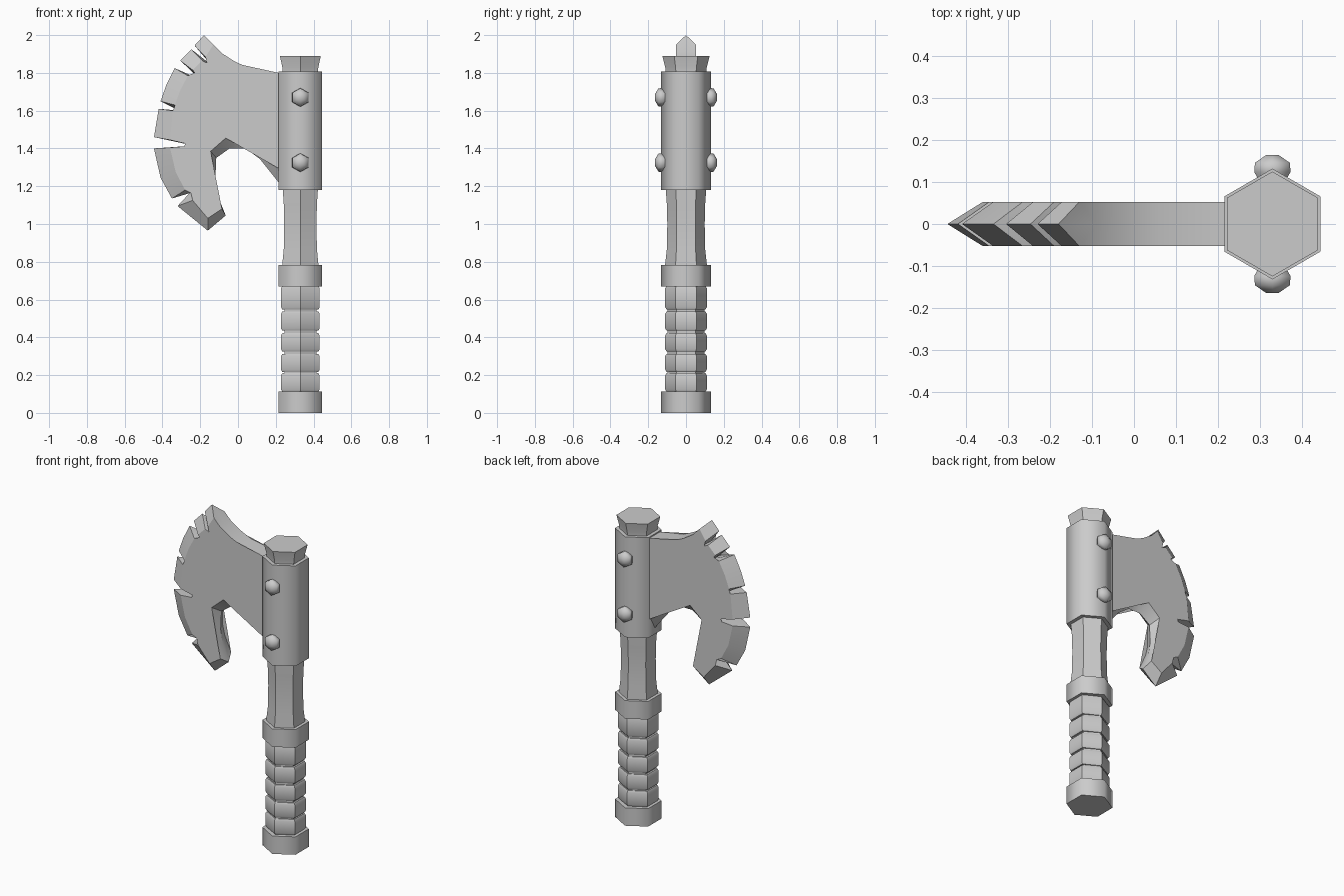
import bpy, bmesh, math

AXIS_X = 0.33      # handle centre line
HALF = 0.053       # half thickness of the blade


def finish(name, bm, angle):
    bmesh.ops.recalc_face_normals(bm, faces=bm.faces)
    me = bpy.data.meshes.new(name)
    bm.to_mesh(me)
    bm.free()
    ob = bpy.data.objects.new(name, me)
    bpy.context.collection.objects.link(ob)
    bpy.ops.object.select_all(action='DESELECT')
    ob.select_set(True)
    bpy.context.view_layer.objects.active = ob
    bpy.ops.object.shade_smooth_by_angle(angle=math.radians(angle))
    return ob


def hex_loft(name, profile, angle=30, widen=1.0):
    """Six-sided lathe from (z, radius) pairs, corners pointing to +-y."""
    bm = bmesh.new()
    rings = []
    for z, r in profile:
        rings.append([bm.verts.new((r * widen * math.cos(a), r * math.sin(a), z))
                      for a in (math.radians(30 + 60 * i) for i in range(6))])
    for a, b in zip(rings, rings[1:]):
        for i in range(6):
            j = (i + 1) % 6
            bm.faces.new((a[i], a[j], b[j], b[i]))
    bm.faces.new(rings[0])
    bm.faces.new(rings[-1])
    ob = finish(name, bm, angle)
    ob.location.x = AXIS_X
    return ob


# Handle core, with a waisted shaft and a flared top
hex_loft("shaft", [(0.05, 0.098), (0.70, 0.098), (0.72, 0.112), (0.78, 0.111),
                   (0.87, 0.101), (1.0, 0.099), (1.1, 0.101), (1.18, 0.107),
                   (1.80, 0.107), (1.83, 0.110), (1.89, 0.125)])

# Collars and the sleeve that holds the blade
hex_loft("pommel_collar", [(0, 0.132), (0.112, 0.132)], 65)
hex_loft("upper_collar", [(0.67, 0.132), (0.783, 0.132)], 65)
hex_loft("sleeve", [(1.18, 0.132), (1.808, 0.132)], 65)

# Grip wraps with chamfered rims
for i, (lo, hi) in enumerate([(0.112, 0.21), (0.217, 0.313), (0.325, 0.422),
                              (0.435, 0.537), (0.547, 0.672)]):
    c = 0.012
    hex_loft(f"grip_wrap_{i + 1}", [(lo, 0.103), (lo + c, 0.11), (hi - c, 0.11),
                                    (hi, 0.103)], widen=1.07)

# Bolts, front and back
for side, label in ((-1, "front"), (1, "back")):
    for z, level in ((1.325, "lower"), (1.67, "upper")):
        bolt = hex_loft(f"bolt_{label}_{level}", [(0.08, 0.042), (0.112, 0.042), (0.124, 0.05),
                                                  (0.146, 0.048), (0.164, 0.018)], 65)
        bolt.rotation_euler.x = -side * math.pi / 2
        bolt.location.z = z

# Blade outline: ridge x, z (at y = 0) and the matching corner of the flat side x, z
cutting_edge = [
    (-0.18, 2.0, -0.13, 1.95),
    (-0.23, 1.945, -0.172, 1.885),
    (-0.145, 1.845, -0.14, 1.842),      # notch
    (-0.247, 1.925, -0.19, 1.865),
    (-0.305, 1.865, -0.24, 1.815),
    (-0.20, 1.765, -0.195, 1.762),      # notch
    (-0.335, 1.825, -0.265, 1.785),
    (-0.38, 1.735, -0.305, 1.71),
    (-0.41, 1.65, -0.335, 1.63),
    (-0.31, 1.60, -0.305, 1.60),        # notch
    (-0.42, 1.61, -0.345, 1.60),
    (-0.445, 1.46, -0.36, 1.445),
    (-0.235, 1.415, -0.23, 1.415),      # notch
    (-0.445, 1.40, -0.36, 1.405),
    (-0.41, 1.245, -0.33, 1.275),
    (-0.35, 1.135, -0.28, 1.18),
    (-0.255, 1.165, -0.25, 1.165),      # notch
    (-0.32, 1.095, -0.24, 1.125),
    (-0.16, 0.965, -0.16, 1.03)]
hook_and_underside = [
    (-0.065, 1.045, -0.085, 1.08),
    (-0.105, 1.145, -0.13, 1.18),
    (-0.12, 1.235, -0.145, 1.245),
    (-0.115, 1.35, -0.145, 1.385),
    (-0.045, 1.40, -0.065, 1.455),
    (0.04, 1.40, 0.045, 1.475),
    (0.115, 1.345, 0.135, 1.435),
    (0.215, 1.22, 0.215, 1.315),
    (0.24, 1.20, 0.24, 1.28)]
top_edge = [(x, z, x, z) for x, z in
            ((0.24, 1.80), (0.215, 1.80), (0.055, 1.827), (-0.02, 1.862), (-0.087, 1.905))]

outline = cutting_edge + hook_and_underside + top_edge
bm = bmesh.new()
ridge = [bm.verts.new((x, 0, z)) for x, z, _, _ in outline]
for y in (-HALF, HALF):
    flat = [bm.verts.new((x, y, z)) for _, _, x, z in outline]
    for i in range(len(outline)):
        j = (i + 1) % len(outline)
        bm.faces.new((ridge[i], ridge[j], flat[j], flat[i]))
    side_face = bm.faces.new(flat)
    bmesh.ops.triangulate(bm, faces=[side_face])
finish("blade", bm, 25)
